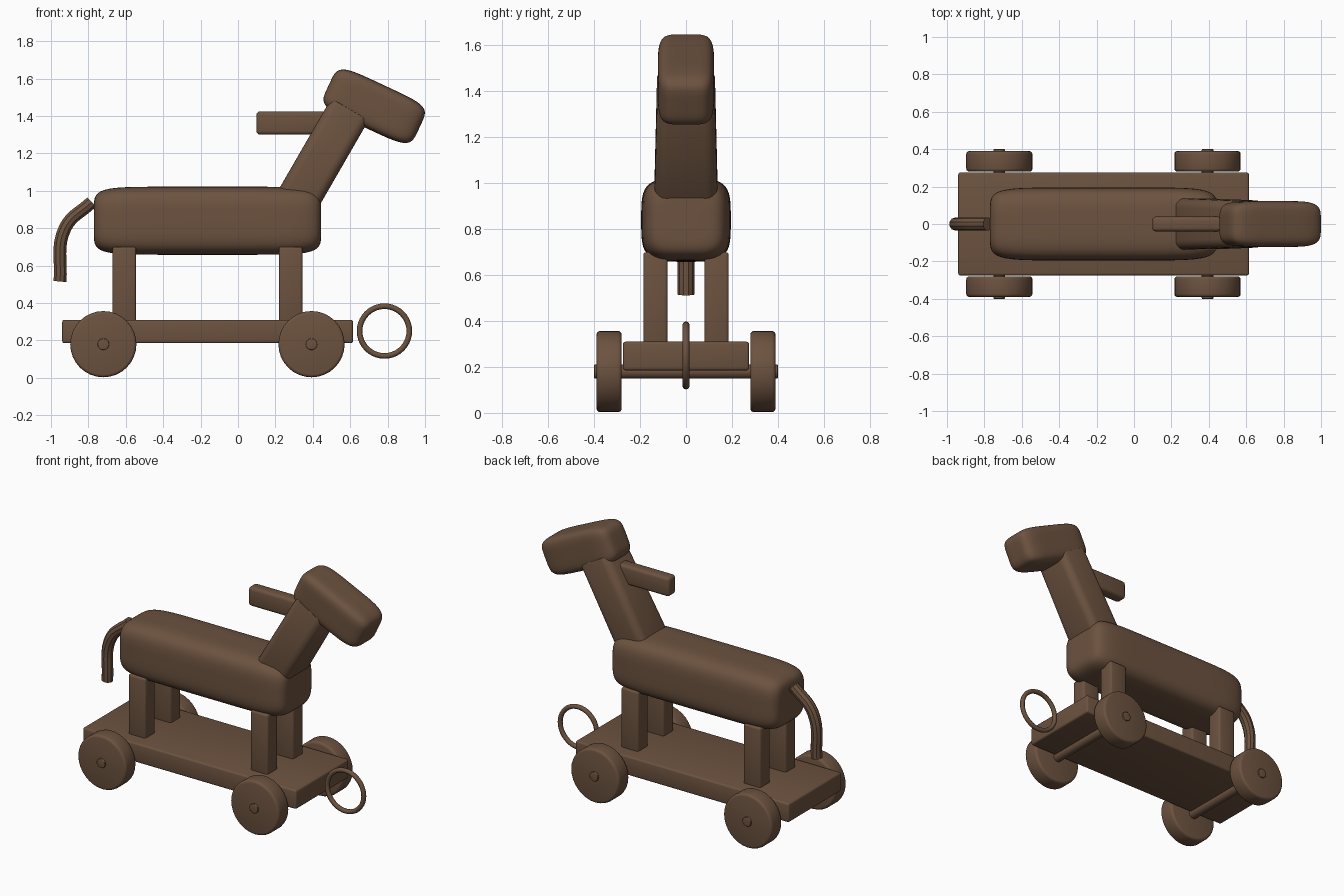
import bpy, bmesh
from math import radians
from mathutils import Matrix, Vector

if "Cube" in bpy.data.objects:
    bpy.data.objects.remove(bpy.data.objects["Cube"], do_unlink=True)

wood = bpy.data.materials.new("brown_wood")
wood.use_nodes = True
BROWN = (0.15, 0.085, 0.05, 1)
wood.diffuse_color = BROWN
wood.node_tree.nodes["Principled BSDF"].inputs["Base Color"].default_value = BROWN


def finish(obj, angle=35):
    """Give an object its material and shading."""
    obj.data.materials.clear()
    obj.data.materials.append(wood)
    bpy.ops.object.select_all(action='DESELECT')
    obj.select_set(True)
    bpy.context.view_layer.objects.active = obj
    bpy.ops.object.shade_smooth_by_angle(angle=radians(angle))
    return obj


def from_bmesh(name, bm):
    mesh = bpy.data.meshes.new(name)
    bmesh.ops.recalc_face_normals(bm, faces=bm.faces)
    bm.to_mesh(mesh)
    bm.free()
    obj = bpy.data.objects.new(name, mesh)
    bpy.context.collection.objects.link(obj)
    return obj


def box(name, low, high, bevel, segments=3):
    """Bevelled box between two corners."""
    low, high = Vector(low), Vector(high)
    bm = bmesh.new()
    bmesh.ops.create_cube(bm, size=1)
    bmesh.ops.scale(bm, vec=high - low, verts=bm.verts)
    bmesh.ops.translate(bm, vec=(low + high) / 2, verts=bm.verts)
    bmesh.ops.bevel(bm, geom=bm.edges[:], offset=bevel, segments=segments,
                    profile=0.5, affect='EDGES')
    return finish(from_bmesh(name, bm))


def pillow(name, half, centre, tilt, cross, along):
    """Softly bulging block: a cube projected onto a squarish ellipsoid."""
    bm = bmesh.new()
    bmesh.ops.create_cube(bm, size=2)
    bmesh.ops.subdivide_edges(bm, edges=bm.edges[:], cuts=23, use_grid_fill=True)
    for v in bm.verts:
        x, y, z = (abs(c) for c in v.co)
        section = (y ** cross + z ** cross) ** (along / cross)
        v.co /= (section + x ** along) ** (1 / along)
    bmesh.ops.scale(bm, vec=half, verts=bm.verts)
    bm.transform(Matrix.Translation(centre) @ Matrix.Rotation(radians(tilt), 4, 'Y'))
    return finish(from_bmesh(name, bm), 60)


def cylinder(name, radius, x, y0, y1, z, sides, bevel):
    """Cylinder lying along y with rounded rims."""
    bm = bmesh.new()
    bmesh.ops.create_cone(bm, cap_ends=True, segments=sides, radius1=radius,
                          radius2=radius, depth=y1 - y0)
    rims = [e for e in bm.edges if any(len(f.verts) > 4 for f in e.link_faces)]
    bmesh.ops.bevel(bm, geom=rims, offset=bevel, segments=3, profile=0.5, affect='EDGES')
    bm.transform(Matrix.Translation((x, (y0 + y1) / 2, z)) @ Matrix.Rotation(radians(90), 4, 'X'))
    return finish(from_bmesh(name, bm))


# Rolling base
box("platform", (-0.94, -0.275, 0.185), (0.615, 0.275, 0.31), 0.012)
for end, x in (("back", -0.72), ("front", 0.393)):
    cylinder(end + "_axle", 0.031, x, -0.4, 0.4, 0.18, 20, 0.004)
    for side, y in (("right", -0.335), ("left", 0.335)):
        cylinder(f"{end}_{side}_wheel", 0.177, x, y - 0.055, y + 0.055, 0.18, 32, 0.016)

# Legs
for end, x in (("back", -0.608), ("front", 0.282)):
    for side, y in (("right", -0.133), ("left", 0.133)):
        box(f"{end}_{side}_leg", (x - 0.063, y - 0.053, 0.29), (x + 0.063, y + 0.053, 0.7), 0.013)

# Body and head
pillow("body", (0.608, 0.195, 0.182), (-0.163, 0, 0.84), 0, 4, 7)
pillow("head", (0.268, 0.123, 0.124), (0.728, 0, 1.452), 25, 5, 5)

# Neck: tapered block with rounded long edges, leaning forward
bm = bmesh.new()
bmesh.ops.create_cube(bm, size=1)
bmesh.ops.scale(bm, vec=(0.232, 0.28, 0.66), verts=bm.verts)
for v in bm.verts:
    if v.co.z > 0:
        v.co.y *= 0.9
long_edges = [e for e in bm.edges if abs(e.verts[0].co.z - e.verts[1].co.z) > 0.5]
bmesh.ops.bevel(bm, geom=long_edges, offset=0.05, segments=5, profile=0.5, affect='EDGES')
caps = [e for e in bm.edges if abs(e.verts[0].co.z - e.verts[1].co.z) < 0.01]
bmesh.ops.bevel(bm, geom=caps, offset=0.012, segments=2, profile=0.5, affect='EDGES')
bm.transform(Matrix.Translation((0.435, 0, 1.152)) @ Matrix.Rotation(radians(30), 4, 'Y'))
finish(from_bmesh("neck", bm))

# Handle
box("handle", (0.098, -0.04, 1.3), (0.5, 0.04, 1.425), 0.02)

# Tail: a round curve converted to a mesh
curve = bpy.data.curves.new("tail", 'CURVE')
curve.dimensions = '3D'
curve.bevel_depth = 0.036
curve.bevel_resolution = 3
curve.use_fill_caps = True
curve.resolution_u = 8
spline = curve.splines.new('BEZIER')
path = [(-0.782, 0.94), (-0.925, 0.8), (-0.952, 0.515)]
spline.bezier_points.add(len(path) - 1)
for point, (x, z) in zip(spline.bezier_points, path):
    point.co = (x, 0, z)
    point.handle_left_type = point.handle_right_type = 'AUTO'
tail = bpy.data.objects.new("tail", curve)
bpy.context.collection.objects.link(tail)
bpy.ops.object.select_all(action='DESELECT')
tail.select_set(True)
bpy.context.view_layer.objects.active = tail
bpy.ops.object.convert(target='MESH')
finish(bpy.context.view_layer.objects.active)

# Pull ring
bpy.ops.mesh.primitive_torus_add(location=(0.783, 0, 0.25), rotation=(radians(90), 0, 0),
                                 major_radius=0.133, minor_radius=0.015,
                                 major_segments=40, minor_segments=10)
ring = bpy.context.object
ring.name = "pull_ring"
finish(ring, 60)
